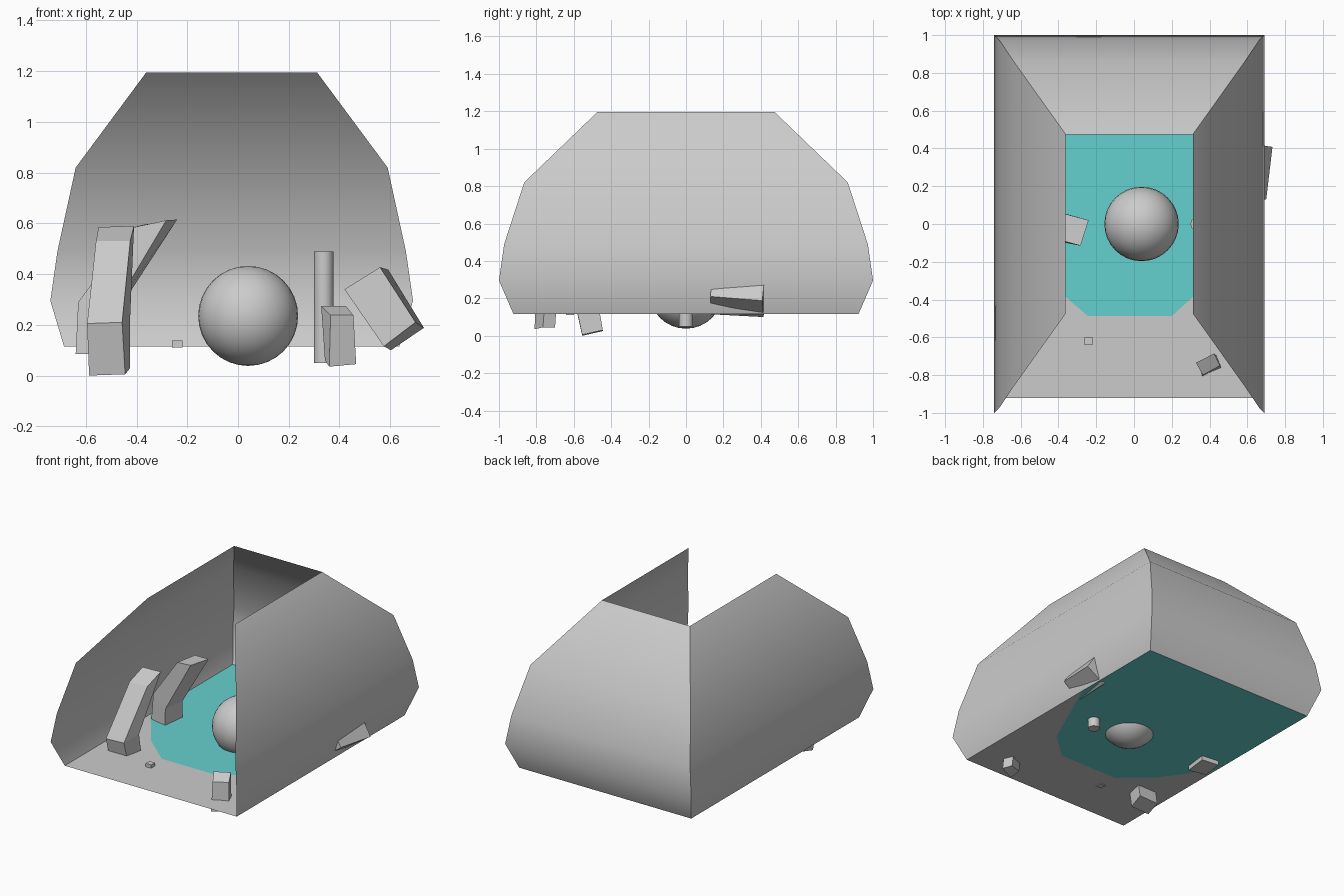
import bpy, bmesh, math

if "Cube" in bpy.data.objects:
    bpy.data.objects.remove(bpy.data.objects["Cube"])

CX = -0.025  # shell is slightly off centre because of a part poking out on the right


def make(name, verts, faces, smooth=None):
    mesh = bpy.data.meshes.new(name)
    bm = bmesh.new()
    vs = [bm.verts.new(v) for v in verts]
    for f in faces:
        bm.faces.new([vs[i] for i in f])
    bm.normal_update()
    bm.to_mesh(mesh)
    bm.free()
    ob = bpy.data.objects.new(name, mesh)
    bpy.context.collection.objects.link(ob)
    if smooth:
        shade(ob, smooth)
    return ob


def shade(ob, angle):
    bpy.ops.object.select_all(action='DESELECT')
    ob.select_set(True)
    bpy.context.view_layer.objects.active = ob
    bpy.ops.object.shade_smooth_by_angle(angle=math.radians(angle))


def block(name, rings):
    """Closed four-sided block lofted through quads."""
    verts = [p for ring in rings for p in ring]
    faces = [(3, 2, 1, 0)]
    for r in range(len(rings) - 1):
        for i in range(4):
            a, b = r * 4 + i, r * 4 + (i + 1) % 4
            faces.append((a, b, b + 4, a + 4))
    n = len(verts) - 4
    faces.append((n, n + 1, n + 2, n + 3))
    ob = make(name, verts, faces)
    bm = bmesh.new()
    bm.from_mesh(ob.data)
    bmesh.ops.recalc_face_normals(bm, faces=bm.faces)
    bm.to_mesh(ob.data)
    bm.free()
    return ob


# Cave shell: left, back and right walls, open at front and top
profile = [(0.661, 0.922, 0.115), (0.715, 1.0, 0.295), (0.687, 0.972, 0.49),
           (0.615, 0.865, 0.82), (0.337, 0.475, 1.195)]
verts, faces = [], []
for hx, hy, z in profile:
    verts += [(CX - hx, -hy, z), (CX - hx, hy, z), (CX + hx, hy, z), (CX + hx, -hy, z)]
for r in range(len(profile) - 1):
    for i in range(3):
        a = r * 4 + i
        faces.append((a, a + 4, a + 5, a + 1))
make("shell_walls", verts, faces, 40)

# Floor: grey front part and coloured pool behind share one outline
hx, hy, z = profile[0]
L, R = CX - hx, CX + hx
shore = [(L, 0.02), (-0.45, -0.31), (-0.245, -0.487), (0.2, -0.487), (0.385, -0.32), (R, 0.24)]
shore = [(x, y, z) for x, y in shore]
front = [(L, -hy, z), (R, -hy, z)] + shore[::-1]
make("floor_front", front, [range(len(front))])
pool = shore + [(R, hy, z), (L, hy, z)]
water = make("pool", pool, [range(len(pool))])
mat = bpy.data.materials.new("teal")
mat.diffuse_color = (0.13, 0.64, 0.62, 1)
mat.use_nodes = True
mat.node_tree.nodes["Principled BSDF"].inputs["Base Color"].default_value = mat.diffuse_color
water.data.materials.append(mat)

# Ball and post in the middle
bpy.ops.mesh.primitive_uv_sphere_add(segments=32, ring_count=16, radius=0.197, location=(0.04, 0, 0.235))
bpy.context.object.name = "ball"
shade(bpy.context.object, 40)
bpy.ops.mesh.primitive_cylinder_add(vertices=32, radius=0.038, depth=0.44, location=(0.338, 0, 0.27))
bpy.context.object.name = "post"
shade(bpy.context.object, 40)

# Pebble
bpy.ops.mesh.primitive_cube_add(size=1, location=(-0.24, -0.62, 0.124))
bpy.context.object.scale = (0.042, 0.042, 0.028)
bpy.context.object.name = "pebble"

# Bent rock slabs on the left
block("front_slab", [
    [(-0.587, -0.555, 0.0), (-0.445, -0.555, 0.005), (-0.425, -0.445, 0.03), (-0.57, -0.445, 0.025)],
    [(-0.595, -0.60, 0.205), (-0.457, -0.60, 0.21), (-0.425, -0.48, 0.235), (-0.57, -0.48, 0.235)],
    [(-0.56, -0.39, 0.53), (-0.425, -0.39, 0.53), (-0.41, -0.262, 0.59), (-0.55, -0.262, 0.585)]])
block("rear_slab", [
    [(-0.64, -0.04, 0.085), (-0.515, -0.065, 0.085), (-0.495, 0.095, 0.085), (-0.62, 0.11, 0.085)],
    [(-0.63, -0.03, 0.29), (-0.51, -0.07, 0.23), (-0.49, 0.09, 0.23), (-0.61, 0.11, 0.29)],
    [(-0.41, -0.08, 0.585), (-0.283, -0.115, 0.612), (-0.24, 0.02, 0.615), (-0.37, 0.055, 0.595)]])

# Stump at the front right
block("front_stump", [
    [(0.36, -0.81, 0.035), (0.466, -0.765, 0.045), (0.44, -0.70, 0.045), (0.343, -0.745, 0.06)],
    [(0.365, -0.80, 0.238), (0.455, -0.75, 0.238), (0.425, -0.685, 0.275), (0.328, -0.735, 0.275)]])

# Tilted rock poking through the right wall
block("tilted_rock", [
    [(0.42, 0.15, 0.34), (0.575, 0.13, 0.115), (0.70, 0.13, 0.21), (0.56, 0.15, 0.427)],
    [(0.45, 0.43, 0.335), (0.603, 0.415, 0.10), (0.733, 0.408, 0.188), (0.592, 0.43, 0.418)]])
